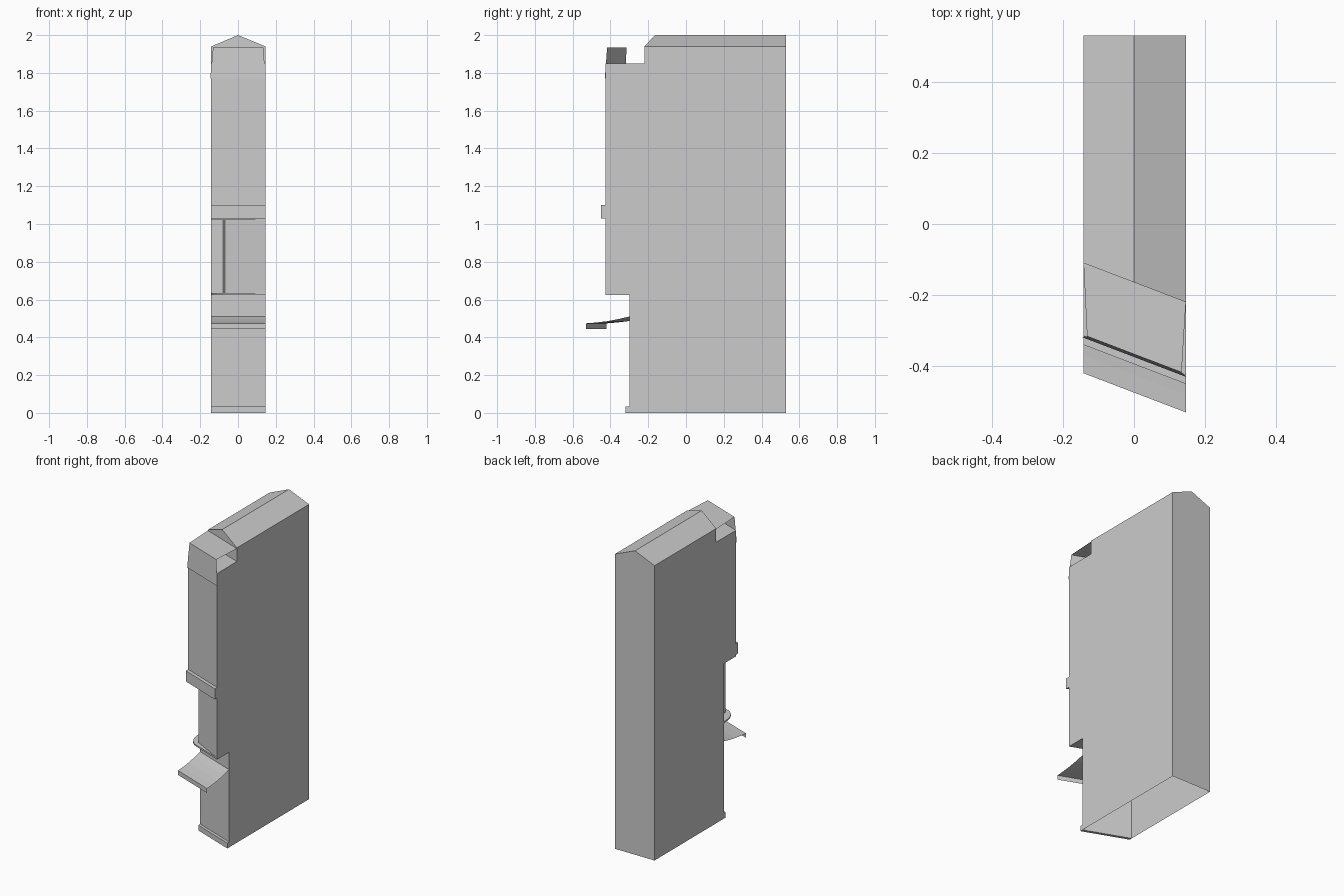
import bpy

if "Cube" in bpy.data.objects:
    bpy.data.objects.remove(bpy.data.objects["Cube"])

L, R = -0.142, 0.146      # side walls
BACK = 0.53
SKEW = 0.11               # the street front recedes this much towards the left


def skew(x, y):
    """Shift a front point (given at the right wall) along the slanted street line."""
    return y if y == BACK else y + SKEW * (R - x) / (R - L)


def make(name, verts, faces):
    mesh = bpy.data.meshes.new(name)
    mesh.from_pydata(verts, [], faces)
    mesh.update()
    ob = bpy.data.objects.new(name, mesh)
    bpy.context.collection.objects.link(ob)
    return ob


def run_across(name, profile, skip=(), caps=True, closed=True):
    """Side profile (y, z), listed top-back > front > bottom, run from right to left wall."""
    n = len(profile)
    verts = [(x, skew(x, y), z) for x in (R, L) for y, z in profile]
    faces = []
    for i in range(n if closed else n - 1):
        if i not in skip:
            j = (i + 1) % n
            faces.append((i, i + n, j + n, j))
    if caps:
        faces += [tuple(range(n)), tuple(reversed(range(n, 2 * n)))]
    return make(name, verts, faces)


def prism(name, pts, z0, z1):
    """Counter-clockwise plan outline raised from z0 to z1."""
    n = len(pts)
    verts = [(x, y, z) for z in (z0, z1) for x, y in pts]
    faces = [(i, (i + 1) % n, (i + 1) % n + n, i + n) for i in range(n)]
    faces += [tuple(reversed(range(n))), tuple(range(n, 2 * n))]
    return make(name, verts, faces)


# Main shell: open underneath, and open where the roof sits
run_across("house_body", [(BACK, 1.94), (-0.22, 1.94), (-0.22, 1.85), (-0.425, 1.85),
                          (-0.425, 1.02), (-0.3, 1.02), (-0.3, 0), (BACK, 0)], skip=(0, 6))

# Low gable roof with ridge along the depth
ridge = [(R, 1.94), (0, 2.0), (L, 1.94)]
make("gable_roof",
     [(x, skew(x, -0.22), z) for x, z in ridge] + [(x, BACK, z) for x, z in ridge],
     [(0, 3, 4, 1), (1, 4, 5, 2), (0, 1, 2), (5, 4, 3)])

# Front attic: flared sloping panel and flat cover, open at both sides
top = [(0.134, skew(0.134, -0.422), 1.935), (-0.132, skew(-0.132, -0.422), 1.935)]
low = [(R, skew(R, -0.43), 1.77), (-0.147, skew(-0.147, -0.43), 1.77)]
rear = [(R, skew(R, -0.22), 1.935), (L, skew(L, -0.22), 1.935)]
make("attic_front", rear + top + low, [(0, 1, 3, 2), (2, 3, 5, 4)])

# Horizontal trims
run_across("ledge", [(-0.425, 1.1), (-0.45, 1.1), (-0.45, 1.03), (-0.425, 1.03)], skip=(3,))
run_across("plinth", [(-0.3, 0.035), (-0.32, 0.035), (-0.32, 0), (-0.3, 0)], skip=(3,))

# Bay below the ledge, leaving a recess at the left
prism("bay", [(R, skew(R, -0.3)), (-0.08, skew(-0.08, -0.3)), (-0.07, -0.31), (R, -0.425)],
      0.635, 1.02)

# Balcony floor with a rounded left corner
prism("balcony_floor", [(R, skew(R, -0.3)), (L, skew(L, -0.3)), (-0.13, -0.27),
                        (-0.11, -0.31), (-0.08, skew(-0.08, -0.425)), (R, -0.425)],
      0.625, 0.635)

# Flip windings where the outline was listed clockwise
for name in ("bay", "balcony_floor"):
    mesh = bpy.data.objects[name].data
    area = sum(p.normal.z * p.area for p in mesh.polygons if p.center.z > 0.634 and abs(p.normal.z) > 0.9
               and p.center.z == max(q.center.z for q in mesh.polygons))
    if area < 0:
        mesh.flip_normals()

# Awning sheet with a hanging front strip
run_across("awning", [(-0.3, 0.51), (-0.36, 0.496), (-0.42, 0.485), (-0.48, 0.478),
                      (-0.53, 0.474), (-0.53, 0.445)], caps=False, closed=False)
